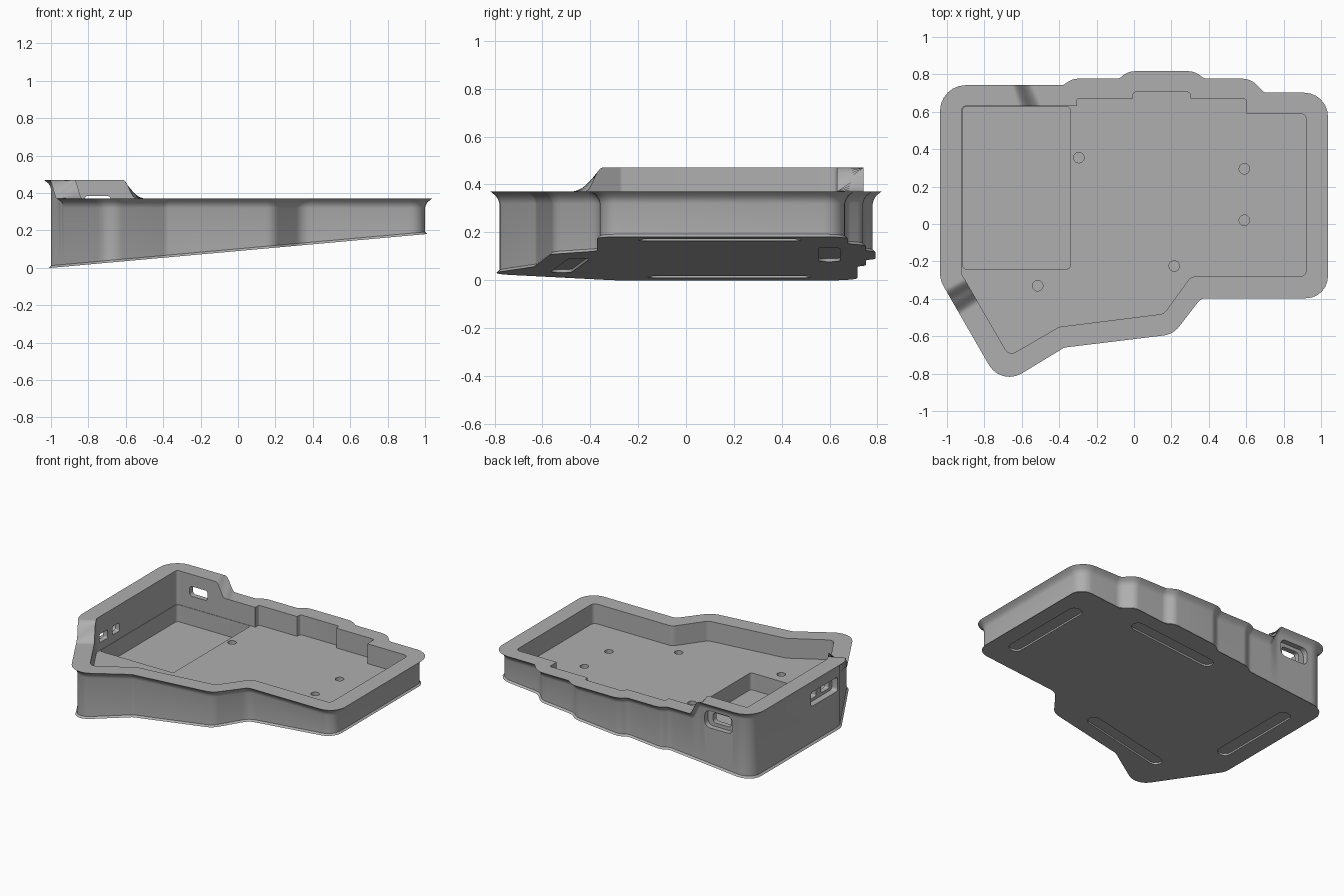
import bpy, bmesh, math
from mathutils import Vector, Matrix

cube = bpy.data.objects.get("Cube")
if cube:
    bpy.data.objects.remove(cube)

SLOPE = 0.09           # tilt of the underside
FLOOR = 0.23           # height of the inner floor
ARC = 6                # segments in a rounded corner

grey = bpy.data.materials.new("plain grey")
grey.use_nodes = True
grey.diffuse_color = (0.43, 0.43, 0.43, 1)
grey.node_tree.nodes["Principled BSDF"].inputs["Base Color"].default_value = grey.diffuse_color


def rounded(corners, fine=()):
    """Outline with rounded corners (x, y, radius); edges listed in fine are subdivided."""
    pts, n = [], len(corners)
    for i, (x, y, r) in enumerate(corners):
        p = Vector((x, y))
        d1 = (Vector(corners[i - 1][:2]) - p).normalized()
        d2 = (Vector(corners[(i + 1) % n][:2]) - p).normalized()
        half = d1.angle(d2) / 2
        c = p + (d1 + d2).normalized() * r / math.sin(half)
        t = r / math.tan(half)
        a, b = p + d1 * t - c, p + d2 * t - c
        w = a.angle(b)
        for k in range(ARC + 1):
            s = k / ARC
            pts.append(c + (a * math.sin((1 - s) * w) + b * math.sin(s * w)) / math.sin(w))
        if i in fine:
            pts += [None] * 47
    # Fill the subdivided edges
    i = 0
    while i < len(pts):
        if pts[i] is None:
            a, b = pts[i - 1], pts[(i + 47) % len(pts)]
            for k in range(47):
                pts[i + k] = a.lerp(b, (k + 1) / 48)
        i += 1
    return pts


def inset(pts, d):
    out = []
    for i, p in enumerate(pts):
        t = (pts[(i + 1) % len(pts)] - pts[i - 1]).normalized()
        out.append(p + Vector((-t.y, t.x)) * d)
    return out


def make_object(name, bm):
    bmesh.ops.recalc_face_normals(bm, faces=bm.faces)
    mesh = bpy.data.meshes.new(name)
    bm.to_mesh(mesh)
    bm.free()
    mesh.materials.append(grey)
    obj = bpy.data.objects.new(name, mesh)
    bpy.context.collection.objects.link(obj)
    return obj


def loft(name, rings):
    """Skin matching rings and cap both ends."""
    bm = bmesh.new()
    loops = [[bm.verts.new(v) for v in ring] for ring in rings]
    n = len(loops[0])
    for lo, hi in zip(loops, loops[1:]):
        for i in range(n):
            j = (i + 1) % n
            bm.faces.new((lo[i], lo[j], hi[j], hi[i]))
    bm.faces.new(loops[0])
    bm.faces.new(loops[-1])
    return make_object(name, bm)


def smooth(t):
    t = min(max(t, 0), 1)
    return t * t * (3 - 2 * t)


def rim(p):
    """Rim height: raised around the tall end, with ramps down."""
    return 0.37 + 0.1 * smooth((p.y + 0.42) / 0.07) * smooth((-0.545 - p.x) / 0.07)


def under(p):
    return SLOPE * (p.x + 1)


# Case shell
outer = rounded([
    (1, -.36, .08), (.34, -.36, .09), (.19, -.555, .09), (-.385, -.625, .07),
    (-.698, -.815, .09), (-1, -.29, .1), (-1, .705, .1), (-.365, .705, .07),
    (-.32, .74, .07), (-.065, .74, .07), (-.02, .78, .07), (.31, .78, .07),
    (.365, .74, .07), (.61, .74, .07), (.68, .665, .07), (1, .665, .09)], fine=(4, 6))
inner = rounded([
    (.92, -.28, .03), (.305, -.28, .05), (.16, -.48, .05), (-.4, -.55, .04),
    (-.668, -.705, .04), (-.92, -.27, .03), (-.92, .63, .02), (-.305, .63, .005),
    (-.305, .67, .01), (-.005, .67, .005), (-.005, .705, .015), (.3, .705, .015),
    (.3, .67, .005), (.6, .67, .015), (.6, .59, .005), (.92, .59, .03)], fine=(4, 6))

rings = [[(p.x, p.y, under(p)) for p in inset(outer, .012)],
         [(p.x, p.y, under(p) + .012) for p in outer]]
for d, drop in ((0, .05), (.004, .035), (.014, .018), (.037, 0)):
    rings.append([(p.x, p.y, rim(p) - drop) for p in inset(outer, d)])
rings.append([(p.x, p.y, rim(p)) for p in inner])
rings.append([(p.x, p.y, FLOOR) for p in inner])
case = loft("case_shell", rings)


def cut(u0, u1, v0, v1, r, w0, w1, matrix=Matrix()):
    """Cut a rounded box out of the case."""
    pts = rounded([(u0, v0, r), (u1, v0, r), (u1, v1, r), (u0, v1, r)])
    tool = loft("cutter", [[matrix @ Vector((p.x, p.y, w)) for p in pts] for w in (w0, w1)])
    tool.hide_render = True
    mod = case.modifiers.new("cut", 'BOOLEAN')
    mod.operation, mod.solver, mod.object = 'DIFFERENCE', 'EXACT', tool
    bpy.context.view_layer.objects.active = case
    bpy.ops.object.modifier_apply(modifier=mod.name)
    bpy.data.objects.remove(tool)


# Deep pocket in the floor
cut(-.917, -.34, -.24, .627, .02, .11, .3)

# Screw holes
for x, y in ((-.295, .355), (.59, .295), (.59, .02), (.215, -.225), (-.515, -.33)):
    cut(x - .028, x + .028, y - .028, y + .028, .0279, .19, .3)

# Foot recesses under the case: centre, length, direction
for x, y, length, turn in ((.86, .14, .68, 90), (-.855, .18, .68, 90),
                           (.18, .598, .66, 0), (-.33, -.485, .66, 7)):
    place = (Matrix.Translation((x, y, SLOPE * (x + 1)))
             @ Matrix.Rotation(-math.atan(SLOPE), 4, 'Y')
             @ Matrix.Rotation(math.radians(turn), 4, 'Z'))
    cut(-length / 2, length / 2, -.045, .045, .0449, -.03, .013, place)

# Side ports: shared recess with two openings
side = Matrix(((0, 0, 1, 0), (1, 0, 0, 0), (0, 1, 0, 0), (0, 0, 0, 1)))
cut(-.27, .03, .265, .365, .02, -1.1, -.955, side)
cut(-.235, -.145, .285, .345, .01, -1.1, -.85, side)
cut(-.09, -.015, .285, .345, .01, -1.1, -.85, side)

# Rear port: recess with one opening
back = Matrix(((1, 0, 0, 0), (0, 0, 1, 0), (0, 1, 0, 0), (0, 0, 0, 1)))
cut(-.86, -.64, .29, .41, .04, .667, .85, back)
cut(-.82, -.68, .315, .385, .02, .58, .85, back)

# Smooth curves, crisp edges
bpy.ops.object.select_all(action='DESELECT')
case.select_set(True)
bpy.context.view_layer.objects.active = case
bpy.ops.object.shade_smooth_by_angle(angle=math.radians(35))
